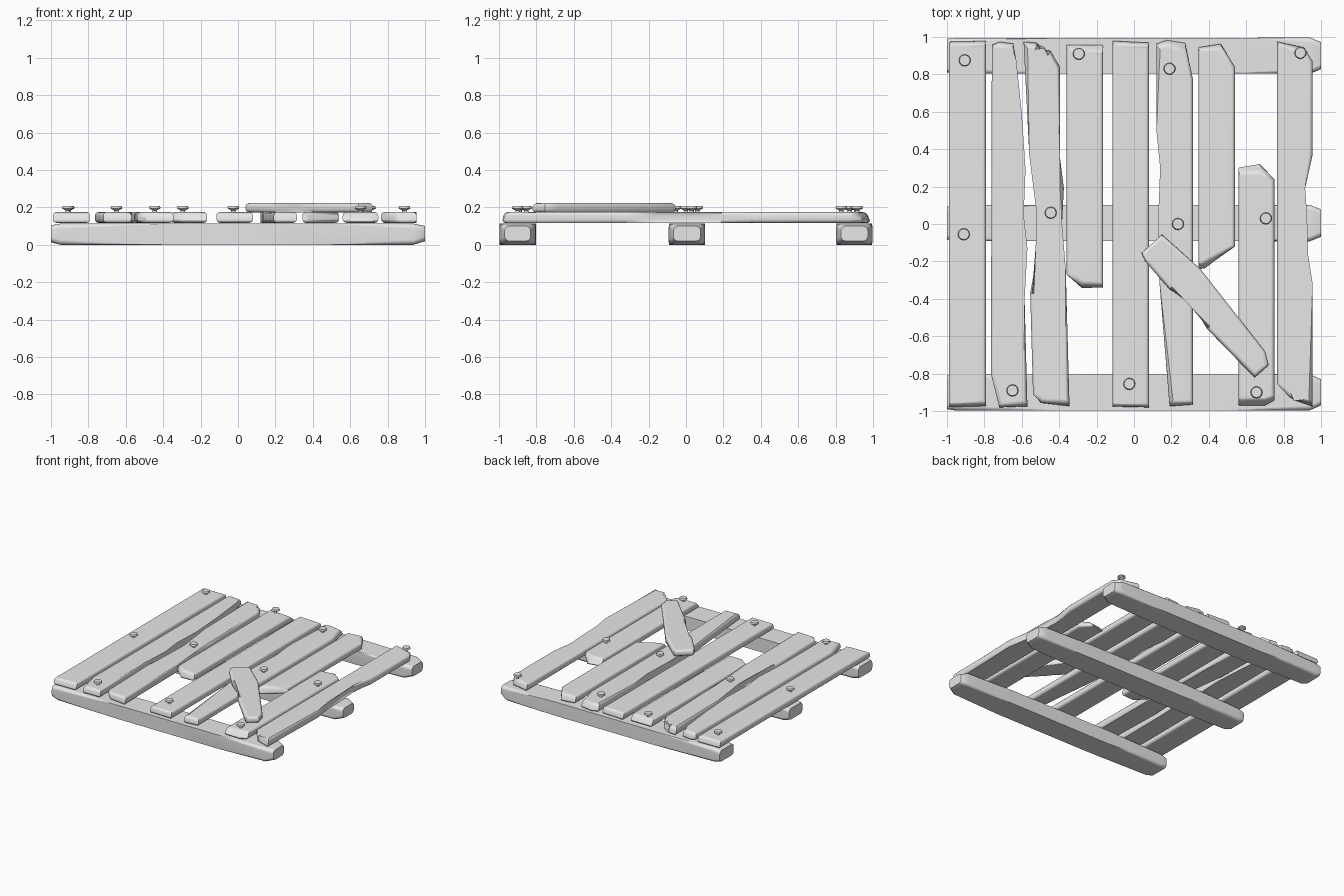
import bpy, bmesh, math, random
from mathutils import Vector

cube = bpy.data.objects.get("Cube")
if cube:
    bpy.data.objects.remove(cube, do_unlink=True)

random.seed(4)
grey = bpy.data.materials.new("plain_grey")
grey.use_nodes = True
colour = (0.8, 0.8, 0.8, 1)
grey.diffuse_color = colour
grey.node_tree.nodes["Principled BSDF"].inputs["Base Color"].default_value = colour


def finish(name, bm):
    """Turn the bmesh into a smooth shaded object with flat broad faces."""
    bmesh.ops.recalc_face_normals(bm, faces=bm.faces[:])
    mesh = bpy.data.meshes.new(name)
    bm.to_mesh(mesh)
    bm.free()
    mesh.materials.append(grey)
    mesh.shade_smooth()
    mesh.set_sharp_from_angle(angle=math.radians(40))
    obj = bpy.data.objects.new(name, mesh)
    bpy.context.collection.objects.link(obj)
    weighted = obj.modifiers.new("even_shading", "WEIGHTED_NORMAL")
    weighted.keep_sharp = True
    return obj


def soften(bm, edges, width):
    bmesh.ops.bevel(bm, geom=edges, offset=width, offset_type="OFFSET",
                    segments=3, profile=0.5, affect="EDGES", clamp_overlap=True)


def loft(bm, rings):
    """Bridge vertex rings of equal length and cap both ends."""
    loops = [[bm.verts.new(p) for p in ring] for ring in rings]
    count = len(loops[0])
    for a, b in zip(loops, loops[1:]):
        for i in range(count):
            j = (i + 1) % count
            bm.faces.new((a[i], a[j], b[j], b[i]))
    bm.faces.new(loops[0][::-1])
    bm.faces.new(loops[-1])
    return loops


def plank(name, outline, bottom=0.117, top=0.175, chip=0.025):
    """Extrude an outline; the upper ends are worn back a little."""
    ys = [p[1] for p in outline]
    low, high = min(ys), max(ys)
    upper = []
    for x, y in outline:
        worn = chip * random.uniform(0.3, 1)
        if high - y < 0.05:
            y -= worn
        elif y - low < 0.05:
            y += worn
        upper.append((x, y, top))
    bm = bmesh.new()
    loft(bm, [[(x, y, bottom) for x, y in outline], upper])
    rim = [e for e in bm.edges if abs(e.verts[0].co.z - e.verts[1].co.z) < 0.01]
    soften(bm, rim, 0.02)
    return finish(name, bm)


def beam(name, y):
    """Cross beam with worn ends and slightly uneven sides."""
    half, height = 0.098, 0.113
    stations = [(-1, 0.93, 0.8), (-0.95, 1, 1), (-0.4, 1, 1), (0.1, 1, 1),
                (0.5, 1, 1), (0.94, 1, 1), (1, 0.75, 0.72)]
    rings = []
    for x, wide, tall in stations:
        w = half * wide - random.uniform(0, 0.004)
        drop = height * (1 - tall)
        rings.append([(x, y - w, drop * 0.6), (x, y + w, drop * 0.6),
                      (x, y + w, height - drop * 0.4),
                      (x, y - w, height - drop * 0.4)])
    bm = bmesh.new()
    loft(bm, rings)
    long_edges = [e for e in bm.edges
                  if abs(e.verts[0].co.x - e.verts[1].co.x) > 0.01]
    soften(bm, long_edges, 0.026)
    return finish(name, bm)


def nail(name, x, y):
    """Lathed shank and flared head."""
    profile = [(0.012, 0.15), (0.012, 0.184), (0.032, 0.194), (0.028, 0.206)]
    sides = 12
    rings = []
    for r, z in profile:
        turn = [math.tau * i / sides for i in range(sides)]
        rings.append([Vector((x + r * math.cos(a), y + r * math.sin(a), z)) for a in turn])
    bm = bmesh.new()
    loft(bm, rings)
    return finish(name, bm)


# Cross beams underneath
for label, y in (("front", -0.9), ("middle", 0.005), ("back", 0.9)):
    beam(label + "_beam", y)

# Deck planks, from right to left
plank("deck_plank_first", [(-.99, .98), (-.99, -.985), (-.79, -.98), (-.79, .985)])
plank("deck_plank_second", [
    (-.76, .96), (-.72, .98), (-.645, .97), (-.63, .88), (-.6, .59), (-.58, .29),
    (-.59, .05), (-.57, -.13), (-.585, -.4), (-.57, -.98), (-.72, -.985), (-.765, -.8)])
plank("deck_plank_third", [
    (-.59, .98), (-.52, .975), (-.49, .92), (-.45, .935), (-.395, .84), (-.395, .35),
    (-.375, .19), (-.385, 0), (-.365, -.24), (-.345, -.98), (-.495, -.96),
    (-.54, -.91), (-.555, -.37), (-.505, -.11), (-.52, .05), (-.56, .37)])
plank("broken_plank_right", [
    (-.36, .965), (-.165, .965), (-.165, -.345), (-.28, -.35), (-.36, -.27)], chip=0.05)
plank("deck_plank_centre", [(-.115, .985), (-.115, -.98), (.08, -.985), (.08, .975)])
plank("deck_plank_sixth", [
    (.12, .97), (.175, .99), (.275, .975), (.315, .775), (.315, -.97), (.19, -.98),
    (.135, -.3), (.13, .05), (.14, .3), (.12, .5)], chip=0.04)
plank("broken_plank_back", [
    (.345, .95), (.465, .97), (.54, .84), (.54, -.12), (.38, -.245), (.345, -.25)], chip=0.04)
plank("broken_plank_front", [
    (.56, .31), (.675, .33), (.75, .24), (.75, -.95), (.7, -.98), (.56, -.98)], chip=0.05)
plank("deck_plank_last", [
    (.765, .98), (.91, .95), (.955, .87), (.955, .37), (.915, .19), (.905, .05),
    (.93, -.16), (.955, -.32), (.955, -.98), (.86, -.95), (.83, -.925), (.765, -.855)])

# Loose board lying across the deck
plank("loose_board", [
    (.15, -.055), (.04, -.155), (.06, -.2), (.19, -.35), (.31, -.42), (.39, -.56),
    (.645, -.825), (.72, -.755), (.7, -.68), (.355, -.24)], bottom=0.172, top=0.224, chip=0.01)

# Nails standing slightly proud of the planks
spots = [(-.905, .875), (-.91, -.055), (-.445, .06), (-.65, -.89), (-.295, .91),
         (-.025, -.855), (.19, .83), (.235, 0), (.705, .03), (.655, -.9), (.89, .915)]
for number, (x, y) in enumerate(spots):
    nail(f"nail_{number}", x, y)
